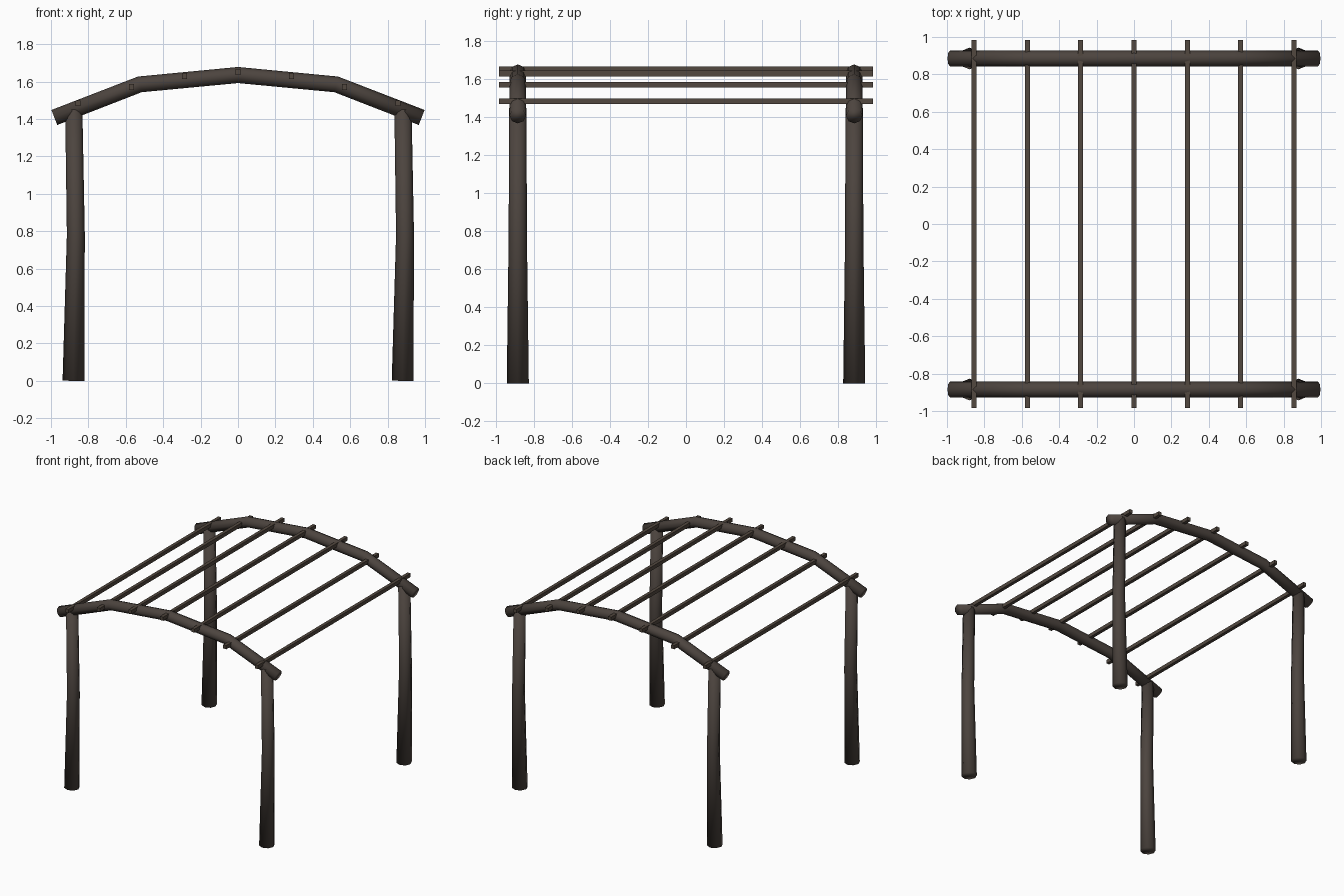
import bpy, bmesh
from math import cos, sin, pi
from mathutils import Vector

if "Cube" in bpy.data.objects:
    bpy.data.objects.remove(bpy.data.objects["Cube"], do_unlink=True)


def material(name, color):
    m = bpy.data.materials.new(name)
    m.use_nodes = True
    m.diffuse_color = color
    m.node_tree.nodes["Principled BSDF"].inputs["Base Color"].default_value = color
    return m


log_wood = material("dark log wood", (0.073, 0.058, 0.049, 1))
batten_wood = material("batten wood", (0.085, 0.065, 0.050, 1))


def log(name, path, radii, sides=8):
    """Round log lofted along a bent path in the xz plane, with mitred joints."""
    bm = bmesh.new()
    pts = [Vector(p) for p in path]
    side = Vector((0, 1, 0))
    rings = []
    for i, (p, r) in enumerate(zip(pts, radii)):
        before = (p - pts[i - 1]).normalized() if i else Vector()
        after = (pts[i + 1] - p).normalized() if i < len(pts) - 1 else Vector()
        across = side.cross((before + after).normalized())
        rings.append([bm.verts.new(p + r * (cos(a) * across + sin(a) * side))
                      for a in (2 * pi * k / sides for k in range(sides))])
    for low, high in zip(rings, rings[1:]):
        for k in range(sides):
            n = (k + 1) % sides
            bm.faces.new((low[k], low[n], high[n], high[k]))
    bm.faces.new(rings[0])
    bm.faces.new(rings[-1])
    bmesh.ops.recalc_face_normals(bm, faces=bm.faces)
    for f in bm.faces:
        f.smooth = True
    mesh = bpy.data.meshes.new(name)
    bm.to_mesh(mesh)
    bm.free()
    mesh.materials.append(log_wood)
    ob = bpy.data.objects.new(name, mesh)
    bpy.context.collection.objects.link(ob)


# Four slightly bowed posts, and a bent roof beam over each pair
for end, y in (("front", -0.885), ("back", 0.885)):
    for hand, x in (("right", -0.88), ("left", 0.88)):
        log(f"{end}_{hand}_post",
            [(x, y, 0), (x + 0.013, y, 0.78), (x + 0.002, y, 1.45)],
            [0.058, 0.048, 0.046])
    log(f"{end}_roof_beam",
        [(-0.982, y, 1.408), (-0.525, y, 1.585), (0, y, 1.635),
         (0.525, y, 1.585), (0.982, y, 1.408)],
        [0.043] * 5)

# Square battens running front to back over the beams
batten_heights = (1.651, 1.630, 1.571, 1.485)
for i in range(-3, 4):
    bpy.ops.mesh.primitive_cube_add(size=1, location=(0.285 * i, 0, batten_heights[abs(i)]))
    batten = bpy.context.object
    batten.name = f"roof_batten_{i + 4}"
    batten.scale = (0.027, 1.97, 0.030)
    batten.data.materials.append(batten_wood)
